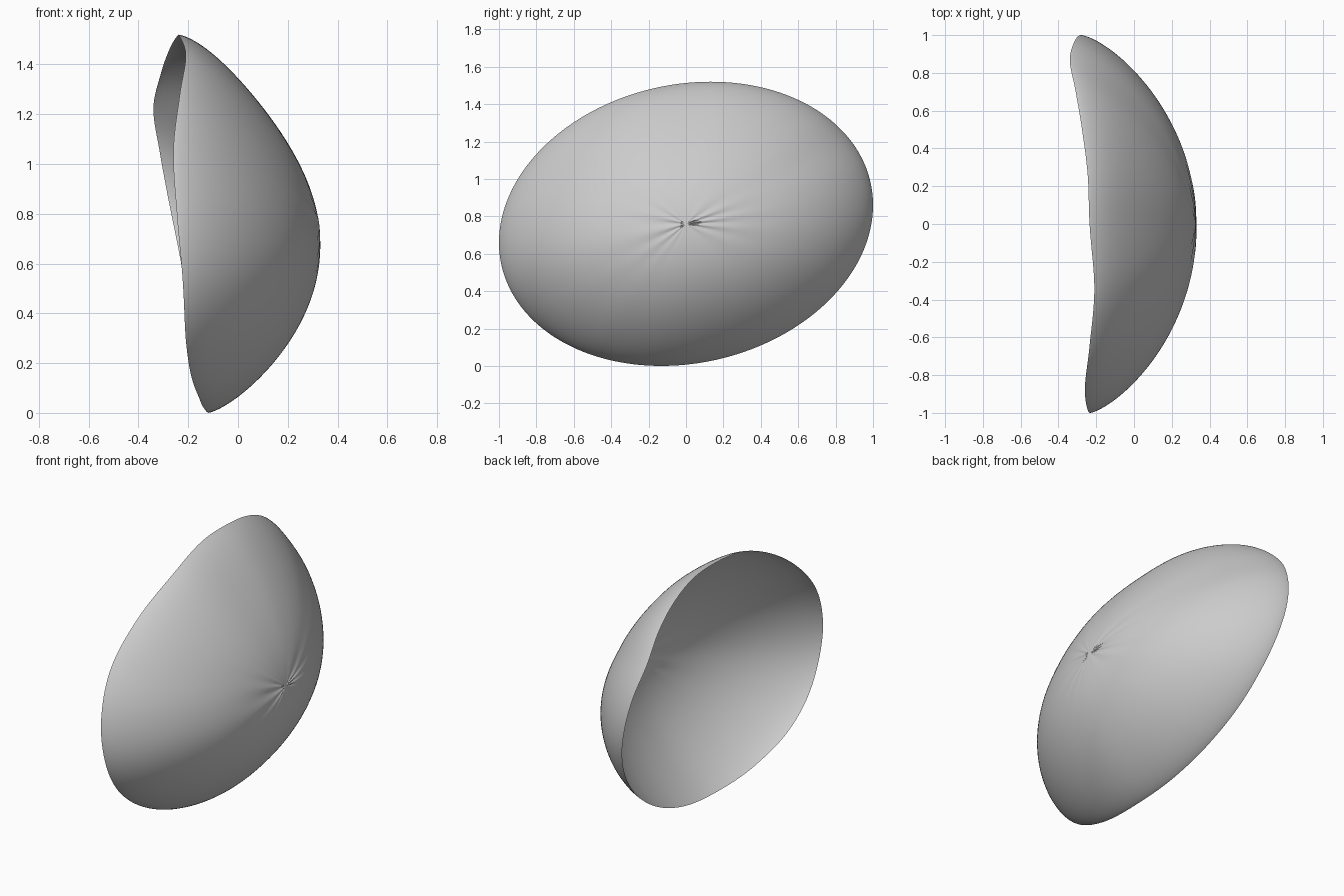
import bpy, math

if "Cube" in bpy.data.objects:
    bpy.data.objects.remove(bpy.data.objects["Cube"])

# Rim depth (x) by angle around the opening, in degrees
RIM = [(0, -.28), (15, -.315), (30, -.34), (45, -.31), (60, -.275), (75, -.245),
       (90, -.235), (110, -.21), (130, -.235), (150, -.26), (170, -.245),
       (190, -.222), (210, -.21), (225, -.19), (240, -.155), (262, -.12),
       (280, -.13), (300, -.155), (315, -.18), (330, -.205), (345, -.24)]
APEX, MID_Z = .325, .76
RINGS, SEGS = 64, 192


def rim_x(deg):
    """Periodic Catmull-Rom through the rim points."""
    n = len(RIM)
    i = max(k for k in range(n) if RIM[k][0] <= deg)
    start = RIM[i][0]
    end = RIM[i + 1][0] if i + 1 < n else 360
    u = (deg - start) / (end - start)
    a, b, c, d = (RIM[(i + k) % n][1] for k in (-1, 0, 1, 2))
    return b + .5 * u * (c - a + u * (2*a - 5*b + 4*c - d + u * (3*(b - c) + d - a)))


def point(r, drop, t, deg):
    """Tilted oval outline, domed towards +x."""
    y = r * math.cos(t)
    w = r * (.1 * math.cos(t) + .753 * math.sin(t))
    base = rim_x(deg)
    x = base + (APEX - base) * drop ** .73
    x -= (.13 * w + .16 * w * w) * drop
    # fine radial puckers around the pole
    x += .003 * math.sin(14 * t + 2 * math.sin(3 * t)) * (r / .1) * math.exp(1 - r / .1) * math.cos(t) ** 2
    return (x, y, MID_Z + w)


# Open shell: pole vertex plus concentric rings
verts = [(APEX, 0, MID_Z)]
for i in range(1, RINGS + 1):
    s = i / RINGS * math.pi / 2
    for j in range(SEGS):
        deg = 360 * j / SEGS
        verts.append(point(math.sin(s), max(math.cos(s), 0) ** 2, math.radians(deg), deg))

faces = [(0, 1 + j, 1 + (j + 1) % SEGS) for j in range(SEGS)]
for i in range(RINGS - 1):
    a, b = 1 + i * SEGS, 1 + (i + 1) * SEGS
    for j in range(SEGS):
        k = (j + 1) % SEGS
        faces.append((a + j, b + j, b + k, a + k))

mesh = bpy.data.meshes.new("shell")
mesh.from_pydata(verts, [], faces)
mesh.polygons.foreach_set("use_smooth", [True] * len(mesh.polygons))
grey = bpy.data.materials.new("light grey")
grey.diffuse_color = (.6, .6, .6, 1)
grey.use_nodes = True
grey.node_tree.nodes["Principled BSDF"].inputs["Base Color"].default_value = grey.diffuse_color
mesh.materials.append(grey)
shell = bpy.data.objects.new("shell", mesh)
bpy.context.collection.objects.link(shell)
